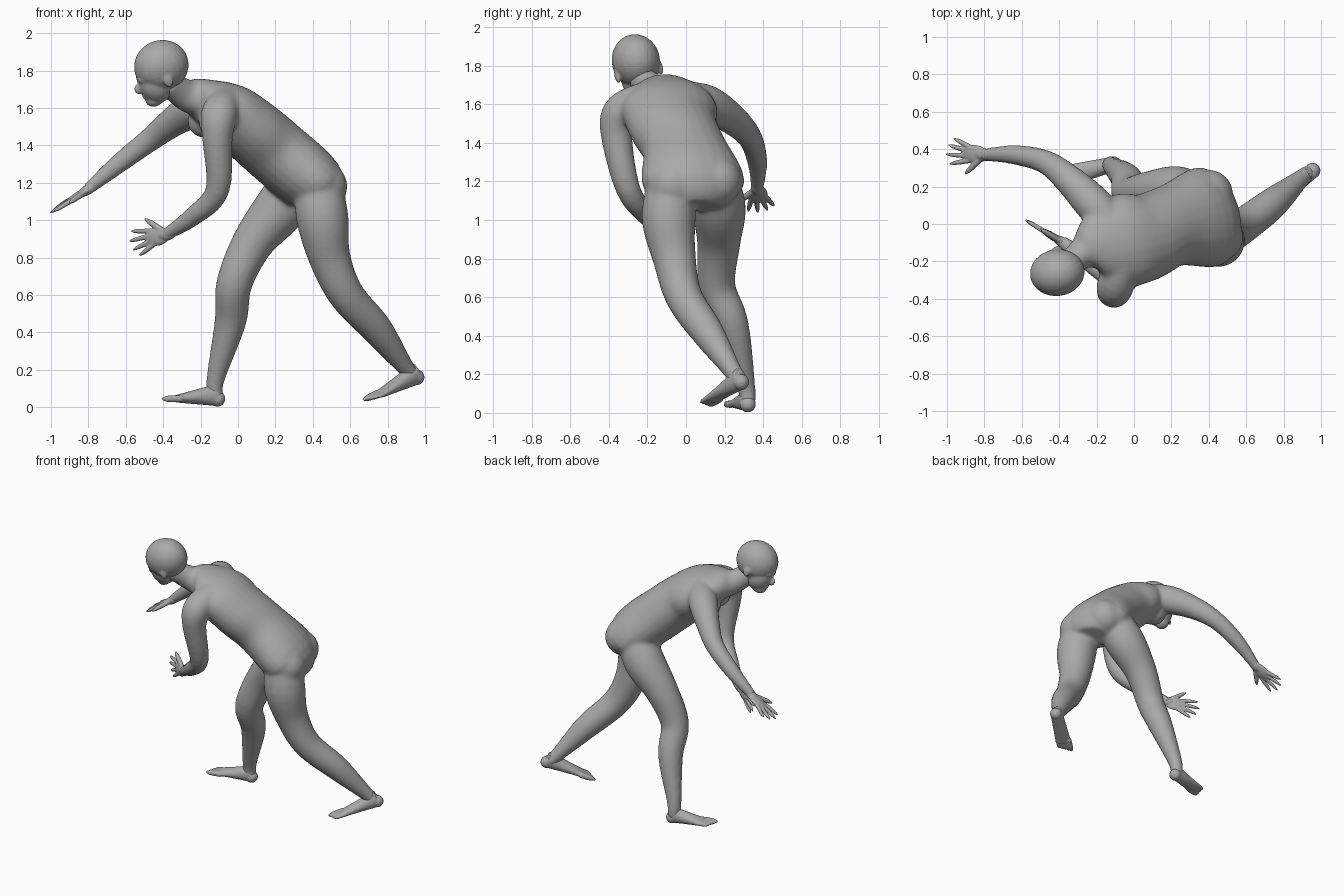
import bpy
import bmesh
import math
from mathutils import Vector, Matrix

if "Cube" in bpy.data.objects:
    bpy.data.objects.remove(bpy.data.objects["Cube"], do_unlink=True)

# One plain grey for the whole figure
grey = bpy.data.materials.new("plain_grey")
grey.use_nodes = True
grey.diffuse_color = (0.4, 0.4, 0.4, 1)
shader = grey.node_tree.nodes["Principled BSDF"]
shader.inputs["Base Color"].default_value = grey.diffuse_color


def spline(rows, steps):
    """Smooth curve through rows holding a position and two radii."""
    rows = [Vector(row) for row in rows]
    result = []
    for i, (start, end) in enumerate(zip(rows, rows[1:])):
        before = rows[max(i - 1, 0)]
        after = rows[min(i + 2, len(rows) - 1)]
        handle_out = start + (end - before) / 6
        handle_in = end - (after - start) / 6
        for step in range(steps):
            points = [start, handle_out, handle_in, end]
            while len(points) > 1:
                points = [u + (v - u) * (step / steps) for u, v in zip(points, points[1:])]
            result += points
    return result + [rows[-1]]


def tube(bm, rows, side, steps=5, sides=24):
    """Loft of ellipses: each row is x, y, z, radius along side, other radius."""
    rows = spline(rows, steps)
    rings = []
    for i, row in enumerate(rows):
        ahead = Vector(rows[min(i + 1, len(rows) - 1)][:3])
        behind = Vector(rows[max(i - 1, 0)][:3])
        along = (ahead - behind).normalized()
        across = Vector(side)
        across = (across - along * across.dot(along)).normalized()
        normal = along.cross(across)
        ring = []
        for k in range(sides):
            angle = math.tau * k / sides
            offset = across * row[3] * math.cos(angle) + normal * row[4] * math.sin(angle)
            ring.append(bm.verts.new(Vector(row[:3]) + offset))
        rings.append(ring)
    for lower, upper in zip(rings, rings[1:]):
        for k in range(sides):
            bm.faces.new((lower[k - 1], lower[k], upper[k], upper[k - 1]))
    bm.faces.new(rings[0])
    bm.faces.new(rings[-1])


def limb(bm, path, girths):
    """Round limb along its joints, using a girth shared by both sides."""
    tube(bm, [(*point, girth, girth) for point, girth in zip(path, girths)], lateral)


def digit(bm, base, tip, radius):
    """Finger or toe: a slim tube with a rounded end."""
    rows = []
    for i in range(6):
        t = i / 5
        girth = radius * math.sqrt(1.1 - t ** 4)
        rows.append((*base.lerp(tip, t), girth, girth))
    tube(bm, rows, (0.3, 0.5, 0.8), steps=1, sides=10)


def blob(bm, centre, radii, frame=Matrix.Identity(4)):
    matrix = frame @ Matrix.Translation(centre) @ Matrix.Diagonal((*radii, 1))
    bmesh.ops.create_uvsphere(bm, u_segments=24, v_segments=16, radius=1, matrix=matrix)


def make_frame(origin, along, side):
    """Local axes: x along, y towards side, z square to both."""
    along, side = Vector(along).normalized(), Vector(side)
    side = (side - along * side.dot(along)).normalized()
    frame = Matrix((along, side, along.cross(side))).transposed().to_4x4()
    frame.translation = origin
    return frame


def finish(name, bm, voxel, smoothing):
    """Fuse the overlapping volumes of a part into one smooth skin."""
    bmesh.ops.recalc_face_normals(bm, faces=bm.faces)
    mesh = bpy.data.meshes.new(name)
    bm.to_mesh(mesh)
    bm.free()
    mesh.materials.append(grey)
    obj = bpy.data.objects.new(name, mesh)
    bpy.context.collection.objects.link(obj)
    fuse = obj.modifiers.new("fuse", "REMESH")
    fuse.mode = "VOXEL"
    fuse.voxel_size = voxel
    fuse.use_smooth_shade = True
    relax = obj.modifiers.new("relax", "SMOOTH")
    relax.iterations = smoothing


# Torso and neck, from the crotch up to the base of the skull
lateral = (-0.3, 0.95, 0.06)
body = bmesh.new()
tube(body, [(0.45, 0.05, 1.07, 0.14, 0.1), (0.4, 0.04, 1.19, 0.27, 0.17),
            (0.2, -0.01, 1.37, 0.22, 0.18), (0.06, -0.07, 1.49, 0.235, 0.175),
            (-0.06, -0.09, 1.58, 0.25, 0.16), (-0.2, -0.12, 1.65, 0.18, 0.11),
            (-0.28, -0.16, 1.67, 0.085, 0.085), (-0.38, -0.24, 1.74, 0.07, 0.07)], lateral)

# Buttocks and chest muscles
for centre, size in (((0.455, -0.07, 1.18), 0.13), ((0.4, 0.16, 1.2), 0.13),
                     ((-0.12, -0.2, 1.52), 0.09), ((-0.18, 0, 1.53), 0.09)):
    blob(body, centre, (size, size, size))

# Legs from hip to ankle: the left trails behind, the right steps forward
leg_girths = (0.12, 0.14, 0.112, 0.096, 0.085, 0.049, 0.042)
limb(body, [(0.42, -0.06, 1.25), (0.45, -0.09, 1.02), (0.49, -0.06, 0.8),
            (0.58, -0.01, 0.6), (0.74, 0.11, 0.42), (0.89, 0.24, 0.22),
            (0.94, 0.28, 0.16)], leg_girths)
limb(body, [(0.34, 0.13, 1.25), (0.23, 0.17, 1.07), (0.08, 0.17, 0.88),
            (-0.02, 0.16, 0.66), (-0.04, 0.24, 0.46), (-0.12, 0.31, 0.15),
            (-0.12, 0.32, 0.05)], leg_girths)

# Arms from inside the chest to the wrist: the left bent, the right reaching forward
arm_girths = (0.09, 0.1, 0.082, 0.064, 0.052, 0.032)
limb(body, [(-0.06, -0.2, 1.63), (-0.1, -0.33, 1.56), (-0.11, -0.36, 1.44),
            (-0.11, -0.3, 1.16), (-0.24, -0.2, 1.02), (-0.39, -0.09, 0.92)], arm_girths)
limb(body, [(-0.12, 0, 1.63), (-0.22, 0.11, 1.6), (-0.34, 0.23, 1.53),
            (-0.47, 0.33, 1.43), (-0.64, 0.37, 1.3), (-0.81, 0.37, 1.16)], arm_girths)
finish("body", body, 0.012, 10)

# Head in its own tilted frame: x forward, y left, z up
frame = make_frame((-0.41, -0.26, 1.825), (-0.94, -0.1, -0.33), (0, -0.96, -0.25))
head = bmesh.new()
for centre, radii in (((0, 0, 0), (0.148, 0.125, 0.138)),            # skull
                      ((0.06, 0, -0.08), (0.09, 0.09, 0.11)),        # face
                      ((0.09, 0, -0.16), (0.05, 0.05, 0.04)),        # chin
                      ((0.13, 0, -0.03), (0.02, 0.06, 0.02)),        # brow
                      ((0.15, 0, -0.08), (0.03, 0.015, 0.03)),       # nose
                      ((0.13, 0, -0.13), (0.018, 0.03, 0.016))):     # mouth
    blob(head, centre, radii, frame)
for sign in (-1, 1):
    blob(head, (0, sign * 0.115, -0.06), (0.026, 0.014, 0.04), frame)   # ear
    blob(head, (0.1, sign * 0.045, -0.09), (0.03, 0.03, 0.03), frame)   # cheek
finish("head", head, 0.007, 6)


def make_hand(name, wrist, along, thumb_side):
    frame = make_frame(wrist, along, thumb_side)
    bm = bmesh.new()
    blob(bm, (0.06, 0, 0), (0.08, 0.05, 0.02), frame)
    blob(bm, (0, 0, 0), (0.06, 0.034, 0.028), frame)
    for i, length in enumerate((0.13, 0.15, 0.14, 0.11)):
        base = Vector((0.09, 0.036 - 0.024 * i, 0))
        aim = Vector((1, 0.2 - 0.2 * i, 0)).normalized()
        digit(bm, frame @ base, frame @ (base + aim * length), 0.013)
    digit(bm, frame @ Vector((0.02, 0.02, 0)), frame @ Vector((0.12, 0.11, 0)), 0.016)
    finish(name, bm, 0.005, 2)


make_hand("left_hand", (-0.38, -0.1, 0.925), (-0.82, 0.5, -0.2), (0, 0, 1))
make_hand("right_hand", (-0.8, 0.37, 1.165), (-0.85, 0.06, -0.52), (0, -1, -0.1))


def make_foot(name, heel, ball, big_toe_side):
    """Foot that flattens and widens from heel to ball, with five toes beyond."""
    heel, ball = Vector(heel), Vector(ball)
    frame = make_frame(ball, ball - heel, big_toe_side)
    bm = bmesh.new()
    blob(bm, heel, (0.042, 0.042, 0.042))
    rows = []
    for i in range(5):
        t = i / 4
        x, y, z = heel.lerp(ball, t)
        rows.append((x, y, z + 0.02 * (1 - t), 0.04 + 0.016 * t, 0.06 - 0.04 * t))
    tube(bm, rows, big_toe_side)
    for i in range(5):
        base = Vector((-0.02, 0.04 - 0.02 * i, 0))
        tip = base + Vector((0.11 - 0.01 * i, 0, 0))
        digit(bm, frame @ base, frame @ tip, 0.019 - 0.0015 * i)
    finish(name, bm, 0.006, 3)


make_foot("left_foot", (0.955, 0.285, 0.16), (0.76, 0.135, 0.07), (-0.5, 0.8, 0))
make_foot("right_foot", (-0.11, 0.32, 0.045), (-0.33, 0.265, 0.045), (0.25, -0.95, 0))
